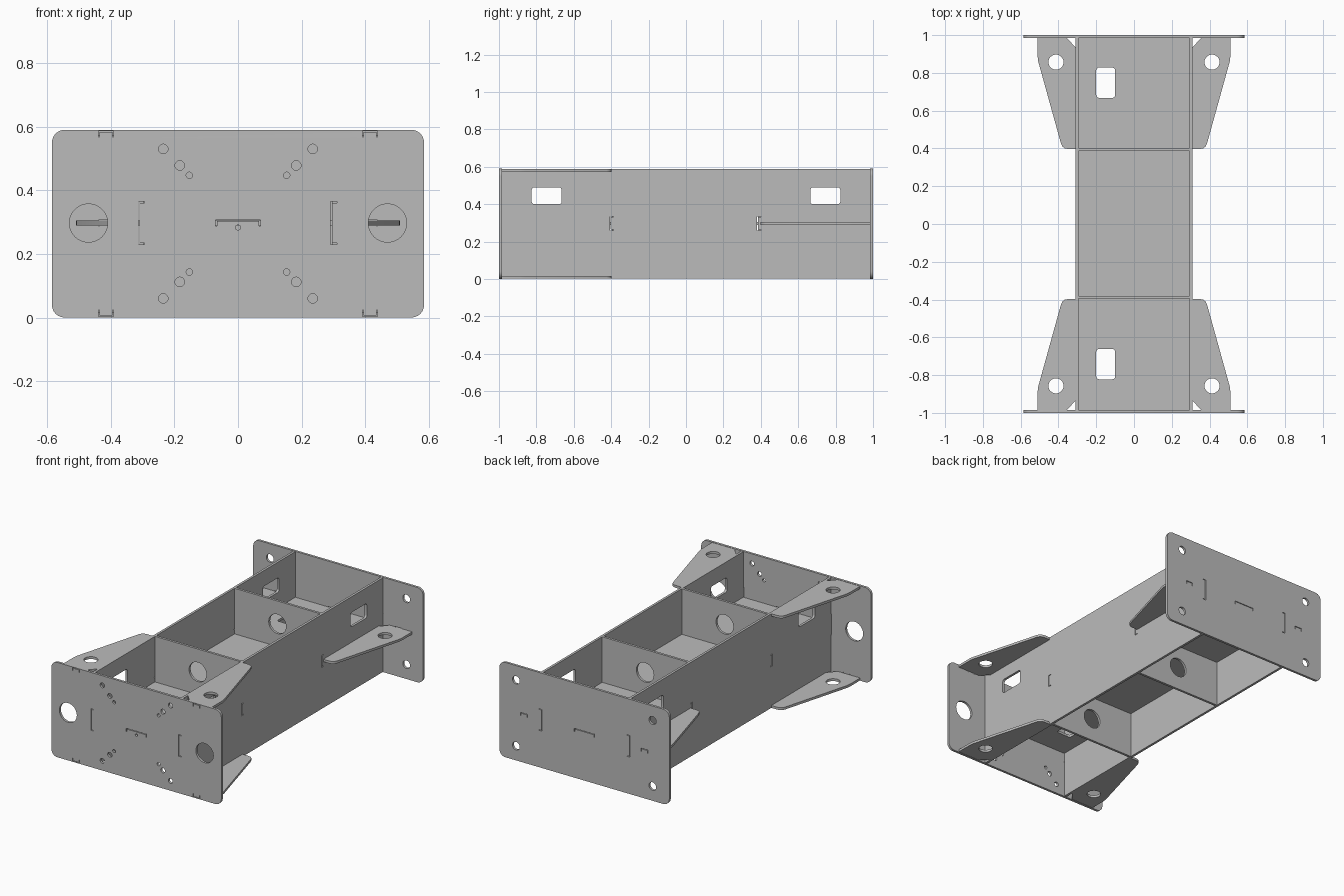
import bpy, bmesh
from math import cos, sin, pi, radians
from mathutils import Matrix

cube = bpy.data.objects.get("Cube")
if cube:
    bpy.data.objects.remove(cube)

T = 0.015            # sheet thickness
W, H = 0.585, 0.59   # half width of end plates, overall height
MID = 0.297          # height of the middle deck
WALL = 0.3025        # centre of the side walls in x

steel = bpy.data.materials.new("plain_grey")
steel.use_nodes = True
grey = (0.5, 0.5, 0.5, 1)
steel.diffuse_color = grey
steel.node_tree.nodes["Principled BSDF"].inputs["Base Color"].default_value = grey

# Sheet orientations: local x, y, normal to world axes
PLANES = {
    "xy": Matrix.Identity(4),
    "xz": Matrix(((1, 0, 0, 0), (0, 0, -1, 0), (0, 1, 0, 0), (0, 0, 0, 1))),
    "yz": Matrix(((0, 0, 1, 0), (1, 0, 0, 0), (0, 1, 0, 0), (0, 0, 0, 1))),
}


def circle(cx, cy, r, n=32):
    return [(cx + r * cos(2 * pi * i / n), cy + r * sin(2 * pi * i / n)) for i in range(n)]


def rect(x0, x1, y0, y1, r=0.0, n=6):
    if not r:
        return [(x0, y0), (x1, y0), (x1, y1), (x0, y1)]
    corners = [(x1 - r, y1 - r), (x0 + r, y1 - r), (x0 + r, y0 + r), (x1 - r, y0 + r)]
    return [(cx + r * cos(pi / 2 * (q + i / n)), cy + r * sin(pi / 2 * (q + i / n)))
            for q, (cx, cy) in enumerate(corners) for i in range(n + 1)]


def slit(cx, cy, length, turn=0, depth=0.02, gap=0.004):
    """Narrow bracket-shaped clearance around a tab, turned in quarter steps."""
    a, d = length / 2, depth / 2
    pts = [(-a, -d), (-a, d), (a, d), (a, -d),
           (a - gap, -d), (a - gap, d - gap), (gap - a, d - gap), (gap - a, -d)]
    c, s = round(cos(turn * pi / 2)), round(sin(turn * pi / 2))
    return [(cx + c * x - s * y, cy + s * x + c * y) for x, y in pts]


def sheet(name, plane, pos, outline, holes=()):
    """Flat sheet with holes, centred at pos along its normal."""
    cu = bpy.data.curves.new(name, "CURVE")
    cu.dimensions = "2D"
    cu.fill_mode = "BOTH"
    cu.extrude = T / 2
    for loop in [outline, *holes]:
        sp = cu.splines.new("POLY")
        sp.points.add(len(loop) - 1)
        for p, (x, y) in zip(sp.points, loop):
            p.co = (x, y, 0, 1)
        sp.use_cyclic_u = True
    tmp = bpy.data.objects.new(name + "_curve", cu)
    bpy.context.collection.objects.link(tmp)
    dg = bpy.context.evaluated_depsgraph_get()
    me = bpy.data.meshes.new_from_object(tmp.evaluated_get(dg))
    bpy.data.objects.remove(tmp)
    me.name = name
    bm = bmesh.new()
    bm.from_mesh(me)
    bmesh.ops.remove_doubles(bm, verts=bm.verts, dist=1e-5)
    bmesh.ops.recalc_face_normals(bm, faces=bm.faces)
    bm.transform(Matrix.Translation(pos) @ PLANES[plane])
    bm.to_mesh(me)
    bm.free()
    me.materials.clear()
    me.materials.append(steel)
    ob = bpy.data.objects.new(name, me)
    bpy.context.collection.objects.link(ob)
    bpy.ops.object.select_all(action="DESELECT")
    ob.select_set(True)
    bpy.context.view_layer.objects.active = ob
    bpy.ops.object.shade_smooth_by_angle(angle=radians(30))
    return ob


# End plates: shared tab slits, then their own holes
end_outline = rect(-W, W, 0, H, 0.04)
tabs = [slit(0, MID, 0.14)] + [slit(s * WALL - 0.001, MID, 0.135, 1) for s in (-1, 1)]
front_holes = tabs + [circle(0, 0.283, 0.008, 16)]
back_holes = list(tabs)
for s in (-1, 1):
    front_holes.append(circle(s * 0.47, MID, 0.06, 48))
    front_holes += [slit(s * 0.415, 0.577, 0.048), slit(s * 0.415, 0.013, 0.048, 2)]
    back_holes.append(slit(s * 0.415, MID, 0.048))
    for v in (-1, 1):
        back_holes.append(circle(s * 0.47, H / 2 + v * 0.205, 0.025))
        for x, dz, r in ((0.235, 0.235, 0.015), (0.183, 0.183, 0.015), (0.153, 0.152, 0.01)):
            front_holes.append(circle(s * x, H / 2 + v * dz, r, 20))
END = 1 - T / 2
sheet("front_end_plate", "xz", (0, -END, 0), end_outline, front_holes)
sheet("back_end_plate", "xz", (0, END, 0), end_outline, back_holes)

# Side walls with a window near each end
L = 1 - T
wall_holes = [slit(y, MID, 0.075, 1) for y in (-0.397, 0.39)]
wall_holes += [rect(min(a, b), max(a, b), 0.4, 0.49, 0.015)
               for a, b in ((-0.825, -0.665), (0.665, 0.825))]
for side, s in (("left", 1), ("right", -1)):
    sheet(side + "_side_wall", "yz", (s * WALL, 0, 0), rect(-L, L, 0.002, H - 0.002), wall_holes)

# Middle deck and cross walls
IN = WALL - T / 2
deck_holes = [rect(-0.2, -0.1, y - 0.08, y + 0.08, 0.015) for y in (-0.742, 0.748)]
sheet("middle_deck", "xy", (0, 0, MID), rect(-IN, IN, -L, L), deck_holes)
for name, y in (("front", -0.388), ("back", 0.395)):
    sheet(name + "_cross_wall", "xz", (0, y, 0), rect(-IN, IN, 0.002, H - 0.002),
          [circle(0, z, 0.06, 40) for z in (0.147, 0.445)])

# Gussets: top and bottom pairs at the front, one pair at mid height at the back
gusset = [(0.31, 0.397), (0.35, 0.397), (0.367, 0.401), (0.379, 0.41), (0.386, 0.424),
          (0.507, 0.86), (0.51, 0.885), (0.51, L), (0.355, L), (0.31, 0.935)]
for side, s in (("left", 1), ("right", -1)):
    for name, d, z in (("front_top", -1, H - T / 2 - 0.002), ("front_bottom", -1, T / 2 + 0.002),
                       ("back_middle", 1, MID)):
        sheet(f"{name}_{side}_gusset", "xy", (0, 0, z), [(s * x, d * y) for x, y in gusset],
              [circle(s * 0.413, d * 0.857, 0.04, 40)])
